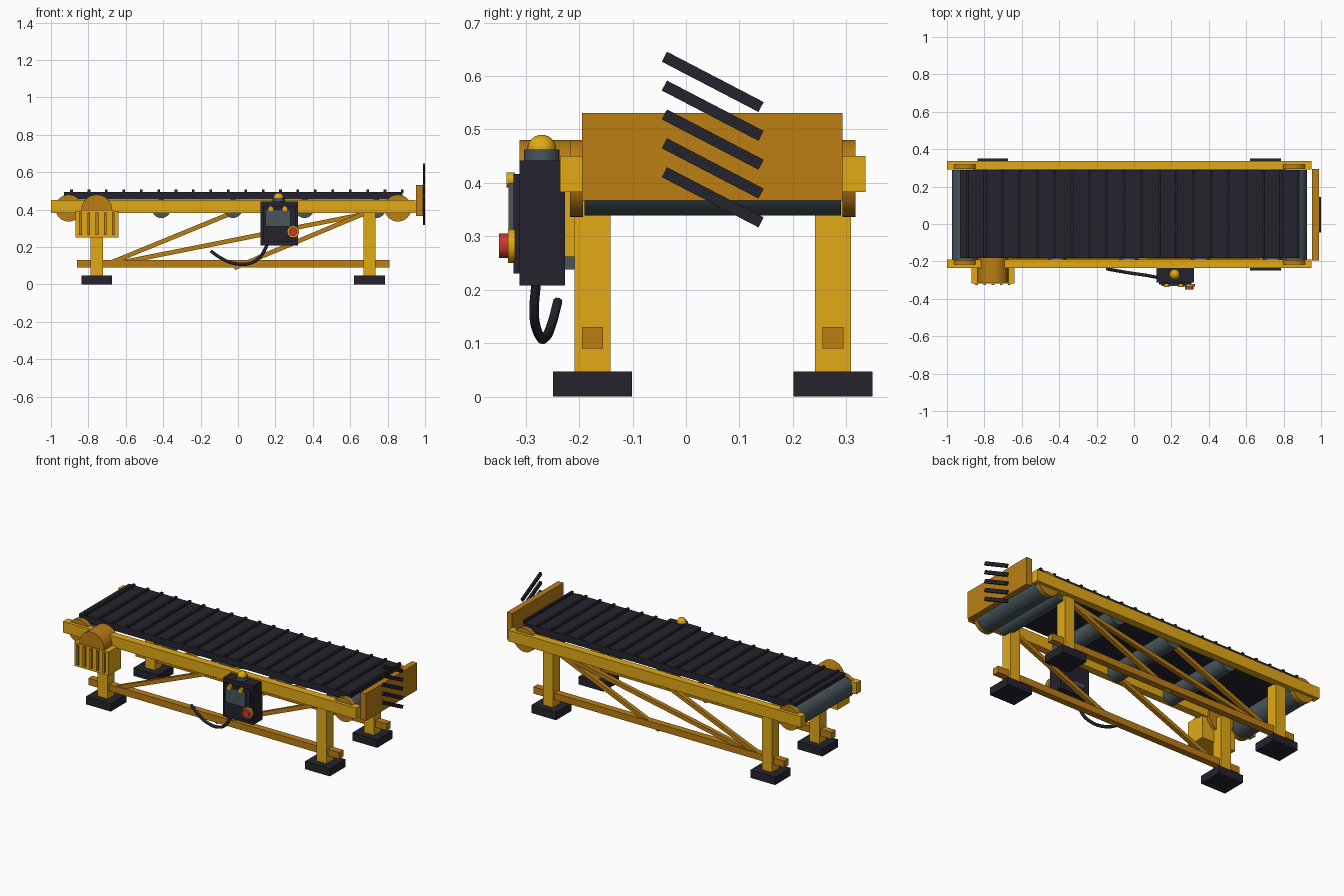
import bpy
from math import atan2, hypot, pi, radians
from mathutils import Vector

if "Cube" in bpy.data.objects:
    bpy.data.objects.remove(bpy.data.objects["Cube"], do_unlink=True)


def material(name, rgb):
    m = bpy.data.materials.new(name)
    m.use_nodes = True
    m.diffuse_color = (*rgb, 1)
    bsdf = next(n for n in m.node_tree.nodes if n.type == 'BSDF_PRINCIPLED')
    bsdf.inputs["Base Color"].default_value = (*rgb, 1)
    return m


YELLOW = material("safety yellow", (0.76, 0.40, 0.008))
OCHRE = material("dark ochre", (0.50, 0.21, 0.007))
BLACK = material("rubber black", (0.018, 0.017, 0.026))
GREY = material("steel grey", (0.065, 0.093, 0.107))
RED = material("stop red", (0.58, 0.04, 0.026))


def finish(ob, name, mat, smooth=False):
    ob.name = ob.data.name = name
    ob.data.materials.clear()
    ob.data.materials.append(mat)
    if smooth:
        bpy.ops.object.shade_smooth_by_angle(angle=radians(35))
    return ob


def box(name, mat, x, y, z, rot=(0, 0, 0)):
    """Box from (low, high) extents, turned about its own centre."""
    lo, hi = Vector((x[0], y[0], z[0])), Vector((x[1], y[1], z[1]))
    bpy.ops.mesh.primitive_cube_add(size=1, location=(lo + hi) / 2, rotation=rot)
    ob = bpy.context.object
    ob.scale = hi - lo
    return finish(ob, name, mat)


def around(centre, size):
    return (centre - size / 2, centre + size / 2)


def cyl_y(name, mat, x, z, r, y):
    """Cylinder lying along y."""
    bpy.ops.mesh.primitive_cylinder_add(
        vertices=32, radius=r, depth=y[1] - y[0],
        location=(x, sum(y) / 2, z), rotation=(pi / 2, 0, 0))
    return finish(bpy.context.object, name, mat, True)


def brace(name, y, a, b):
    """Square bar between two (x, z) points."""
    dx, dz = b[0] - a[0], b[1] - a[1]
    length = hypot(dx, dz)
    return box(name, OCHRE, around((a[0] + b[0]) / 2, length), around(y, 0.025),
               around((a[1] + b[1]) / 2, 0.024), (0, -atan2(dz, dx), 0))


MID = 0.05            # centre line of the conveyor across y
INNER = (-0.19, 0.29)  # clear width between the rails

# Frame sides, mirrored about the centre line
for side, label in ((-1, "front"), (1, "back")):
    rail_y = MID + side * 0.263
    leg_y = MID + side * 0.225
    box(label + "_rail", YELLOW, (-1, 0.95), around(rail_y, 0.045), (0.383, 0.45))
    box(label + "_stringer", OCHRE, (-0.86, 0.81), around(leg_y, 0.04), (0.09, 0.13))
    brace(label + "_brace_left", leg_y, (-0.70, 0.108), (0.0, 0.395))
    brace(label + "_brace_right", leg_y, (-0.02, 0.088), (0.70, 0.39))
    for x, end in ((-0.755, "right"), (0.703, "left")):
        box(f"{label}_{end}_leg", YELLOW, around(x, 0.066), around(leg_y, 0.067), (0.04, 0.39))
        box(f"{label}_{end}_foot", BLACK, around(x, 0.165), around(leg_y, 0.148), (0, 0.047))
    for x, end in ((-0.905, "right"), (0.855, "left")):
        cyl_y(f"{label}_{end}_bearing", OCHRE, x, 0.408, 0.072,
              around(MID + side * 0.255, 0.024))
# The bearing discs also show outside the front rail's upper and lower edges
brace("long_brace", MID + 0.225, (-0.66, 0.11), (0.72, 0.385))

# Drums and idler rollers
for x, end in ((-0.905, "right"), (0.855, "left")):
    cyl_y(end + "_drum", GREY, x, 0.408, 0.069, INNER)
for i in range(4):
    cyl_y(f"idler_roller_{i + 1}", GREY, -0.41 + 0.383 * i, 0.405, 0.05, INNER)

# Belt with cross cleats
box("belt", BLACK, (-0.93, 0.88), (-0.182, 0.29), (0.455, 0.495))
for i in range(20):
    box(f"belt_cleat_{i + 1}", BLACK, around(-0.89 + 0.0931 * i, 0.014),
        (-0.178, 0.286), (0.49, 0.508))

# End stop with slanted hazard bars
box("end_plate", OCHRE, (0.953, 0.988), (-0.195, 0.293), (0.367, 0.531))
for i in range(5):
    box(f"hazard_bar_{i + 1}", BLACK, (0.988, 1.0), around(MID, 0.204),
        around(0.373 + 0.054 * i, 0.021), (radians(-27.5), 0, 0))

# Drive motor with ribbed gearbox
cyl_y("motor", OCHRE, -0.755, 0.397, 0.083, (-0.312, -0.18))
box("gearbox", YELLOW, (-0.868, -0.64), (-0.317, -0.20), (0.25, 0.392))
for i in range(5):
    box(f"gearbox_rib_{i + 1}", OCHRE, around(-0.842 + 0.044 * i, 0.014),
        (-0.327, -0.315), (0.265, 0.385))

# Control box
box("control_box", BLACK, (0.12, 0.32), (-0.312, -0.226), (0.208, 0.442))
box("control_cover", BLACK, (0.133, 0.307), (-0.323, -0.31), (0.23, 0.417))
box("control_screen", GREY, (0.148, 0.28), (-0.332, -0.32), (0.31, 0.40))
box("control_bracket", GREY, (0.18, 0.26), (-0.228, -0.19), (0.238, 0.262))
for i, x in enumerate((0.175, 0.25)):
    cyl_y(f"control_button_{i + 1}", YELLOW, x, 0.405, 0.014, (-0.336, -0.32))
cyl_y("stop_collar", YELLOW, 0.295, 0.282, 0.032, (-0.333, -0.32))
cyl_y("stop_button", RED, 0.295, 0.282, 0.023, (-0.35, -0.33))

# Warning beacon
bpy.ops.mesh.primitive_cylinder_add(vertices=32, radius=0.033, depth=0.022,
                                    location=(0.217, -0.27, 0.451))
finish(bpy.context.object, "beacon_base", GREY, True)
bpy.ops.mesh.primitive_uv_sphere_add(segments=24, ring_count=12, radius=0.027,
                                     location=(0.217, -0.27, 0.463))
finish(bpy.context.object, "beacon_dome", YELLOW, True)

# Hanging cable
curve = bpy.data.curves.new("cable", 'CURVE')
curve.dimensions = '3D'
curve.bevel_depth = 0.009
curve.bevel_resolution = 2
curve.resolution_u = 6
curve.use_fill_caps = True
path = [(0.16, -0.28, 0.22), (0.12, -0.284, 0.15), (0.07, -0.275, 0.115),
        (-0.02, -0.262, 0.112), (-0.09, -0.25, 0.14), (-0.145, -0.24, 0.178)]
spline = curve.splines.new('BEZIER')
spline.bezier_points.add(len(path) - 1)
for point, co in zip(spline.bezier_points, path):
    point.co = co
    point.handle_left_type = point.handle_right_type = 'AUTO'
curve.materials.append(BLACK)
cable = bpy.data.objects.new("cable", curve)
bpy.context.collection.objects.link(cable)
